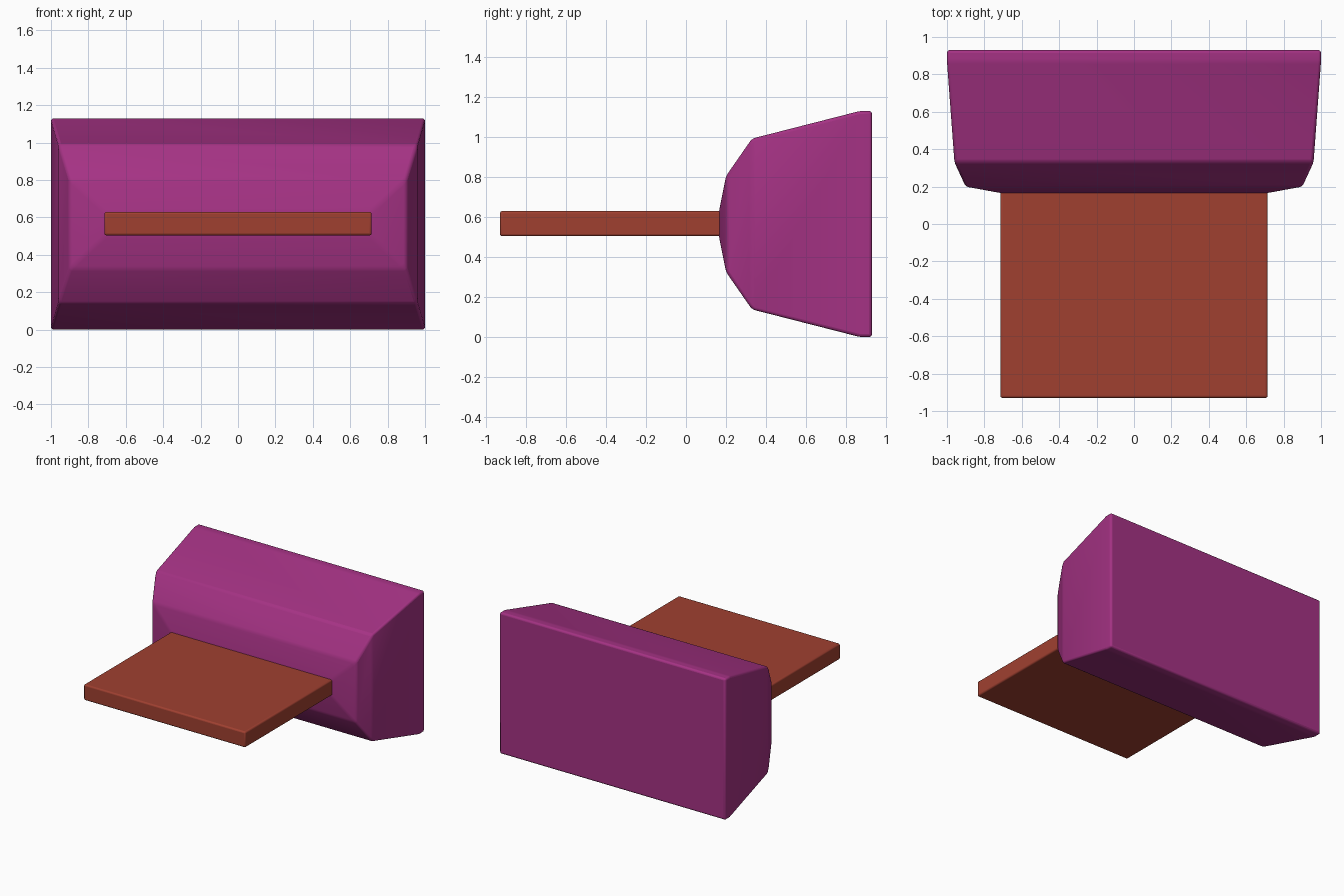
import bpy
import bmesh
import math

if "Cube" in bpy.data.objects:
    bpy.data.objects.remove(bpy.data.objects["Cube"], do_unlink=True)


def make_material(name, rgb):
    mat = bpy.data.materials.new(name)
    mat.use_nodes = True
    mat.diffuse_color = (*rgb, 1)
    mat.node_tree.nodes["Principled BSDF"].inputs["Base Color"].default_value = (*rgb, 1)
    return mat


def loft_rectangles(name, rings, mid_z, mat, bevel):
    """Skin rectangles (y, half width, half height) stacked along y."""
    bm = bmesh.new()
    loops = [[bm.verts.new((sx * w, y, mid_z + sz * h))
              for sx, sz in ((-1, -1), (1, -1), (1, 1), (-1, 1))]
             for y, w, h in rings]
    for a, b in zip(loops, loops[1:]):
        for i in range(4):
            j = (i + 1) % 4
            bm.faces.new((a[i], a[j], b[j], b[i]))
    bm.faces.new(loops[0])
    bm.faces.new(loops[-1])
    bmesh.ops.recalc_face_normals(bm, faces=bm.faces)
    mesh = bpy.data.meshes.new(name)
    bm.to_mesh(mesh)
    bm.free()
    obj = bpy.data.objects.new(name, mesh)
    bpy.context.collection.objects.link(obj)
    mesh.materials.append(mat)
    # Rounded edges with smooth shading
    mod = obj.modifiers.new("Rounded edges", "BEVEL")
    mod.width = bevel
    mod.segments = 3
    mod.limit_method = "ANGLE"
    mod.angle_limit = math.radians(8)
    bpy.ops.object.select_all(action="DESELECT")
    obj.select_set(True)
    bpy.context.view_layer.objects.active = obj
    bpy.ops.object.shade_smooth_by_angle(angle=math.radians(30))
    return obj


purple = make_material("purple", (0.376, 0.032, 0.231))
brown = make_material("reddish brown", (0.352, 0.051, 0.030))

# Tapered block, widest at its flat back
loft_rectangles("tapered_block", [
    (0.165, 0.71, 0.065),
    (0.20, 0.90, 0.24),
    (0.33, 0.96, 0.427),
    (0.87, 1.0, 0.565),
    (0.93, 1.0, 0.565),
], 0.565, purple, 0.015)

# Flat plate reaching forward from the block
loft_rectangles("front_plate", [
    (-0.93, 0.715, 0.063),
    (0.30, 0.715, 0.063),
], 0.567, brown, 0.012)
